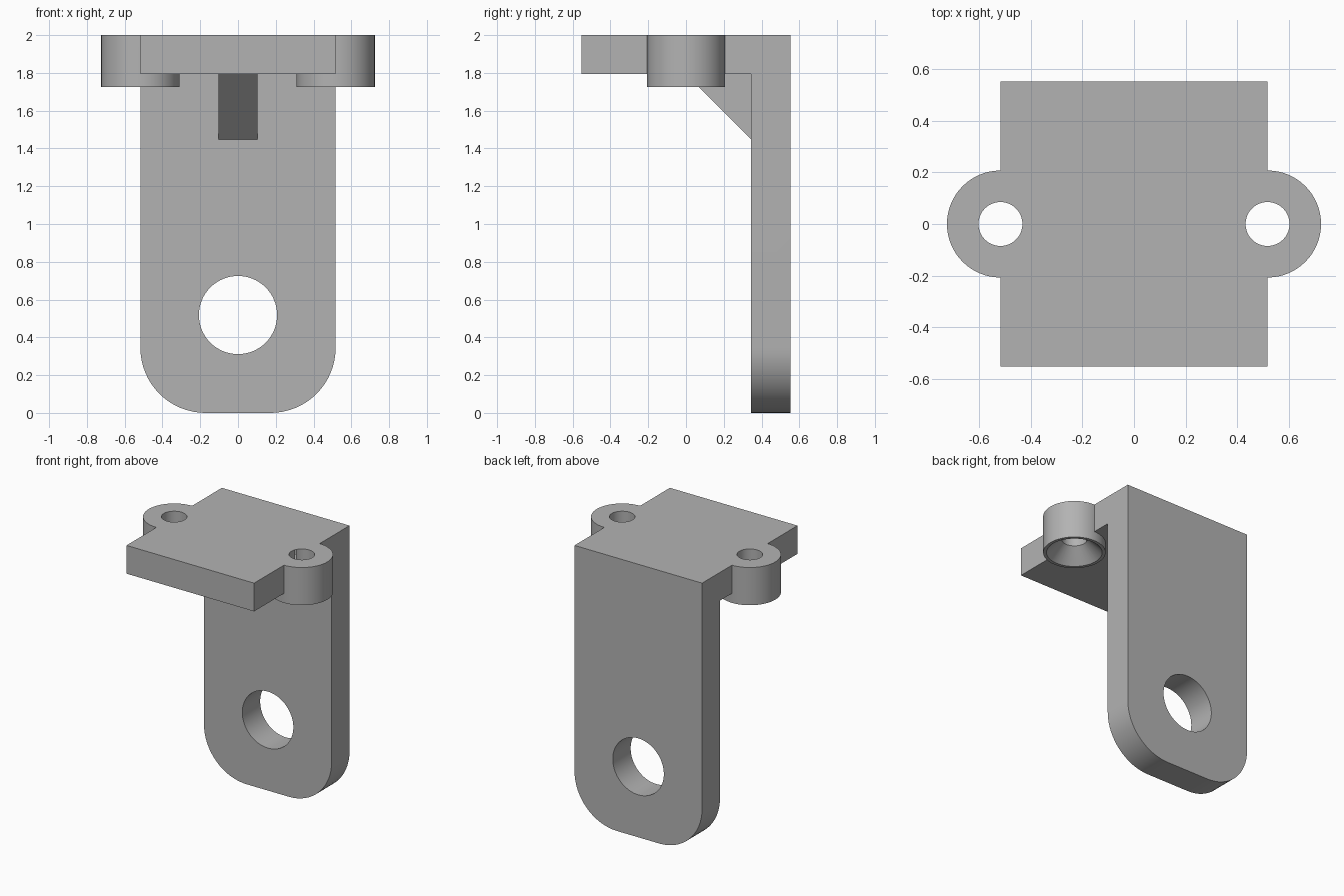
import bpy, bmesh
from math import radians
from mathutils import Matrix

if "Cube" in bpy.data.objects:
    bpy.data.objects.remove(bpy.data.objects["Cube"])

HALF_W, HALF_D, TOP = 0.517, 0.552, 2.0
WALL = 0.345          # front of the upright plate
UNDER = 1.793         # underside of the top plate
BOSS_R, BOSS_LOW = 0.207, 1.724

grey = bpy.data.materials.new("plain grey")
grey.use_nodes = True
grey.diffuse_color = (0.45, 0.45, 0.45, 1)
grey.node_tree.nodes["Principled BSDF"].inputs["Base Color"].default_value = grey.diffuse_color


def finish(name, bm):
    bmesh.ops.recalc_face_normals(bm, faces=bm.faces)
    mesh = bpy.data.meshes.new(name)
    bm.to_mesh(mesh)
    bm.free()
    mesh.materials.append(grey)
    obj = bpy.data.objects.new(name, mesh)
    bpy.context.collection.objects.link(obj)
    return obj


def side_prism(name, profile, half, corner=0):
    """Extrude a (y, z) profile along x, optionally rounding its bottom corners."""
    bm = bmesh.new()
    face = bm.faces.new([bm.verts.new((-half, y, z)) for y, z in profile])
    ext = bmesh.ops.extrude_face_region(bm, geom=[face])
    moved = [g for g in ext["geom"] if isinstance(g, bmesh.types.BMVert)]
    bmesh.ops.translate(bm, verts=moved, vec=(2 * half, 0, 0))
    if corner:
        low = [e for e in bm.edges if all(v.co.z < 0.01 for v in e.verts)
               and abs(e.verts[0].co.x - e.verts[1].co.x) < 0.01]
        bmesh.ops.bevel(bm, geom=low, offset=corner, segments=16, profile=0.5, affect="EDGES")
    return finish(name, bm)


def round_part(name, r_low, r_high, length, centre, turn=0):
    bm = bmesh.new()
    bmesh.ops.create_cone(bm, cap_ends=True, segments=64, radius1=r_low, radius2=r_high,
                          depth=length,
                          matrix=Matrix.Translation(centre) @ Matrix.Rotation(turn, 4, "X"))
    return finish(name, bm)


def combine(target, tool, operation):
    mod = target.modifiers.new(tool.name, "BOOLEAN")
    mod.operation, mod.solver, mod.object = operation, "EXACT", tool
    bpy.context.view_layer.objects.active = target
    bpy.ops.object.modifier_apply(modifier=mod.name)
    bpy.data.objects.remove(tool)


# Top plate and upright plate as one angle profile
bracket = side_prism("angle_bracket", [(-HALF_D, UNDER), (WALL, UNDER), (WALL, 0),
                                       (HALF_D, 0), (HALF_D, TOP), (-HALF_D, TOP)],
                     HALF_W, corner=0.345)

# Triangular rib under the top plate, sunk slightly into both plates
combine(bracket, side_prism("rib", [(0, UNDER), (WALL, 1.448), (WALL + 0.05, 1.448),
                                    (WALL + 0.05, UNDER + 0.05), (0, UNDER + 0.05)], 0.103),
        "UNION")

# Side bosses with screw holes countersunk from below
for side in (-1, 1):
    x = side * HALF_W
    height = TOP - BOSS_LOW
    combine(bracket, round_part("boss", BOSS_R, BOSS_R, height,
                                (x, 0, BOSS_LOW + height / 2)), "UNION")
    combine(bracket, round_part("screw_hole", 0.085, 0.085, 1, (x, 0, TOP)), "DIFFERENCE")
    combine(bracket, round_part("countersink", 0.205, 0.065, 0.14,
                                (x, 0, BOSS_LOW + 0.05)), "DIFFERENCE")

# Large hole through the upright plate
combine(bracket, round_part("pivot_hole", 0.207, 0.207, 1, (0, HALF_D, 0.518), radians(90)),
        "DIFFERENCE")

bpy.ops.object.select_all(action="DESELECT")
bracket.select_set(True)
bpy.context.view_layer.objects.active = bracket
bpy.ops.object.shade_smooth_by_angle(angle=radians(30))
